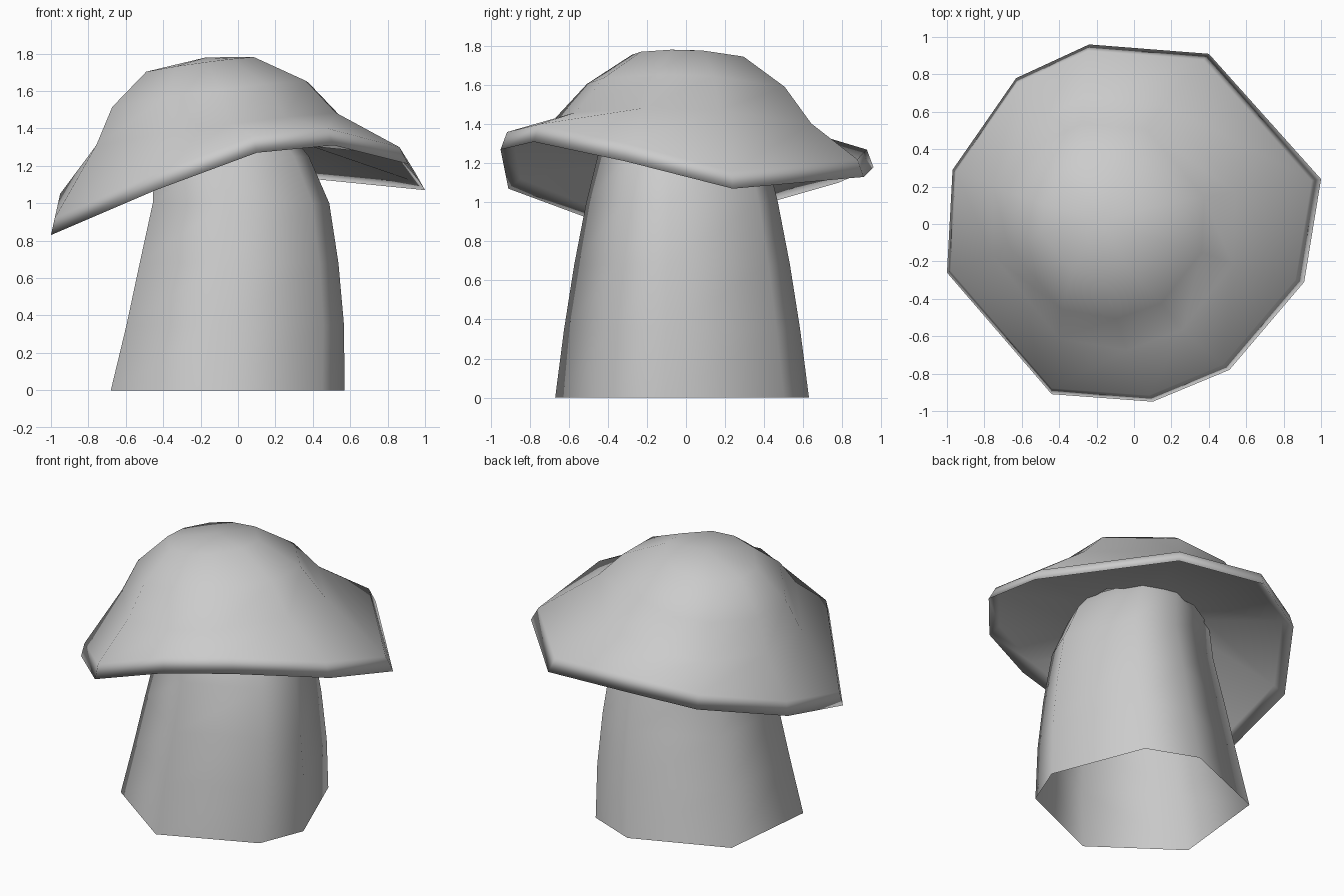
import bpy, math

if "Cube" in bpy.data.objects:
    bpy.data.objects.remove(bpy.data.objects["Cube"])

def loft(name, rings, apex=None):
    """Skin a list of equal-length vertex rings; optionally fan the last one to an apex."""
    n = len(rings[0])
    verts = [v for r in rings for v in r]
    faces = []
    for k in range(len(rings) - 1):
        for i in range(n):
            j = (i + 1) % n
            faces.append((k*n + i, k*n + j, (k+1)*n + j, (k+1)*n + i))
    if apex:
        verts.append(apex)
        b = (len(rings) - 1) * n
        faces += [(b + i, b + (i + 1) % n, len(verts) - 1) for i in range(n)]
    me = bpy.data.meshes.new(name)
    me.from_pydata(verts, [], faces)
    me.shade_smooth()
    ob = bpy.data.objects.new(name, me)
    bpy.context.collection.objects.link(ob)
    return ob

# Cap: bent ten-sided rim, counter-clockwise from the right
rim = [(1.0, .24, 1.07), (.40, .91, 1.13), (-.24, .96, 1.18), (-.63, .78, 1.10),
       (-.97, .29, .96), (-1.0, -.26, .83), (-.44, -.91, 1.07), (.10, -.95, 1.27),
       (.51, -.78, 1.31), (.91, -.31, 1.21)]

def cap_ring(cx, cy, rx, ry, z):
    """Round ring tilted like the cap."""
    out = []
    for x, y, _ in rim:
        a = math.atan2(y, x)
        dx, dy = rx * math.cos(a), ry * math.sin(a)
        out.append((cx + dx, cy + dy, z + .135 * dx - .036 * dy))
    return out

def rim_offset(s, sx, dz):
    return [(x * s + sx, y * s, z + dz) for x, y, z in rim]

cap = loft("mushroom_cap", [
    cap_ring(-.08, 0, .38, .38, 1.29),      # underside, hidden in the stem
    rim_offset(.93, 0, .05),                # inner lip
    rim,                                    # lower edge
    rim_offset(.965, -.015, .09),           # upper edge
    cap_ring(-.11, .01, .67, .69, 1.39),
    cap_ring(-.15, .02, .54, .53, 1.58),
    cap_ring(-.20, .02, .30, .30, 1.74),
], apex=(-.17, .02, 1.78))

# Stem: open seven-sided tube, narrowing and bending upward
base = [(.57, -.11), (.33, .50), (0, .63), (-.61, .38), (-.68, -.29), (-.15, -.67), (.45, -.41)]
levels = [(0, -.05, 1), (.35, -.01, .93), (.68, .01, .85), (1.0, .02, .755),
          (1.25, -.03, .66), (1.36, -.08, .60)]
stem = loft("mushroom_stem", [
    [(cx + (x + .05) * s, -.02 + (y + .02) * s, z) for x, y in base]
    for z, cx, s in levels])
